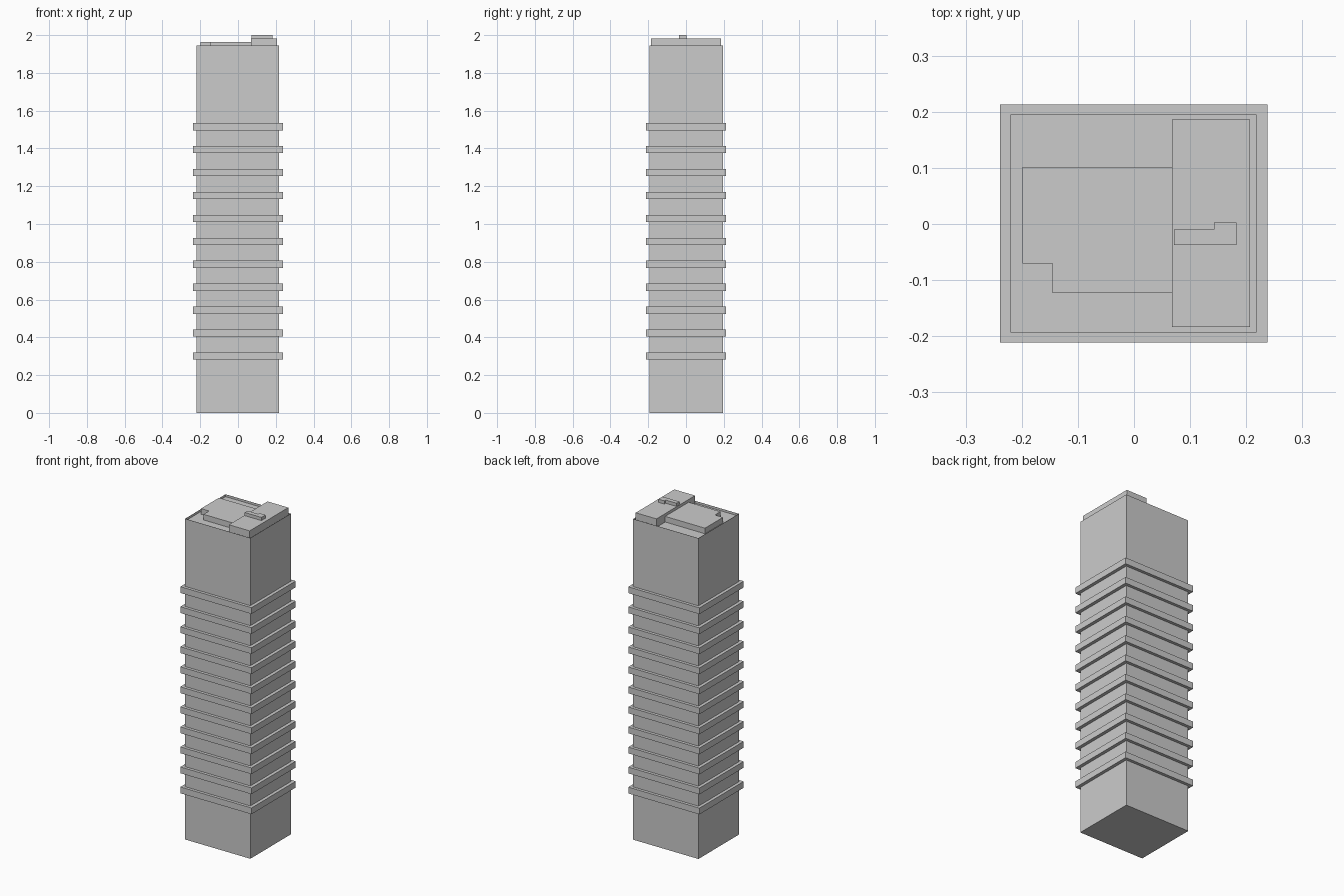
import bpy, bmesh

if "Cube" in bpy.data.objects:
    bpy.data.objects.remove(bpy.data.objects["Cube"])


def prism(name, outline, z0, z1, recess=0.0, rim=0.001):
    """Extrude an xy outline from z0 to z1; optionally sink the top inside a thin rim."""
    bm = bmesh.new()
    base = bm.faces.new([bm.verts.new((x, y, z0)) for x, y in outline])
    ext = bmesh.ops.extrude_face_region(bm, geom=[base], use_keep_orig=True)
    top = next(g for g in ext["geom"] if isinstance(g, bmesh.types.BMFace))
    bmesh.ops.translate(bm, vec=(0, 0, z1 - z0),
                        verts=[g for g in ext["geom"] if isinstance(g, bmesh.types.BMVert)])
    bmesh.ops.recalc_face_normals(bm, faces=bm.faces)
    if recess:
        bmesh.ops.inset_region(bm, faces=[top], thickness=rim)
        ext = bmesh.ops.extrude_face_region(bm, geom=[top])
        bmesh.ops.translate(bm, vec=(0, 0, -recess),
                            verts=[g for g in ext["geom"] if isinstance(g, bmesh.types.BMVert)])
        if top.is_valid:
            bm.faces.remove(top)
        bmesh.ops.recalc_face_normals(bm, faces=bm.faces)
    mesh = bpy.data.meshes.new(name)
    bm.to_mesh(mesh)
    bm.free()
    ob = bpy.data.objects.new(name, mesh)
    bpy.context.collection.objects.link(ob)
    return ob


def rect(x0, x1, y0, y1):
    return [(x0, y0), (x1, y0), (x1, y1), (x0, y1)]


ROOF = 1.93

# Tower shaft with a thin low parapet
prism("tower_shaft", rect(-0.22, 0.218, -0.193, 0.195), 0, 1.944, recess=1.944 - ROOF)

# Projecting floor bands
for i in range(11):
    z = 0.282 + i * 0.1214
    prism(f"floor_band_{i + 1}", rect(-0.239, 0.238, -0.211, 0.213), z, z + 0.038)

# Low roof slab with a notched corner
prism("roof_slab", [(-0.199, -0.07), (-0.145, -0.07), (-0.145, -0.123), (0.068, -0.123),
                    (0.068, 0.102), (-0.199, 0.102)], ROOF, 1.964)

# Roof penthouse and the small L-shaped plant box on top
prism("penthouse", rect(0.068, 0.207, -0.184, 0.186), ROOF, 1.981)
prism("plant_box", [(0.071, -0.037), (0.183, -0.037), (0.183, 0.003), (0.143, 0.003),
                    (0.143, -0.01), (0.071, -0.01)], 1.981, 2.0)
